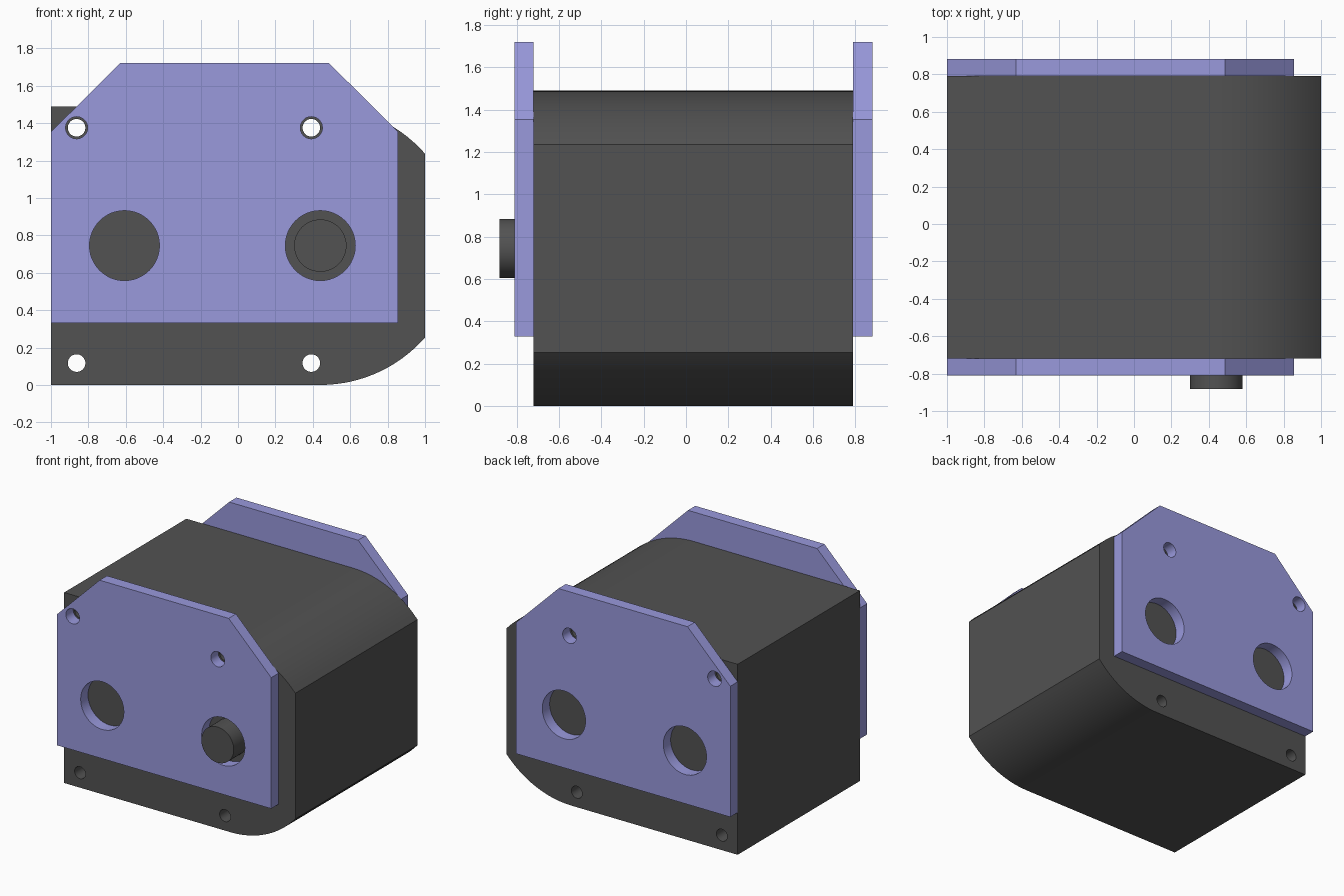
import bpy, bmesh, math

if "Cube" in bpy.data.objects:
    bpy.data.objects.remove(bpy.data.objects["Cube"])

def material(name, rgb):
    m = bpy.data.materials.new(name)
    m.diffuse_color = (*rgb, 1)
    m.use_nodes = True
    m.node_tree.nodes["Principled BSDF"].inputs["Base Color"].default_value = m.diffuse_color
    return m

DARK = material("dark_grey", (0.085, 0.085, 0.085))
BLUE = material("lavender_blue", (0.32, 0.32, 0.72))

def arc(cx, cz, r, a0=0.0, a1=2 * math.pi, n=48, closed=True):
    steps = n if closed else n - 1
    return [(cx + r * math.cos(a0 + (a1 - a0) * i / steps),
             cz + r * math.sin(a0 + (a1 - a0) * i / steps)) for i in range(n)]

def slab(name, outline, holes, y0, y1, mat):
    """Extrude an x/z outline with round holes from y0 to y1."""
    cu = bpy.data.curves.new(name, 'CURVE')
    cu.dimensions = '2D'
    cu.fill_mode = 'BOTH'
    cu.extrude = (y1 - y0) / 2
    for pts in [outline] + [arc(*h) for h in holes]:
        sp = cu.splines.new('POLY')
        sp.points.add(len(pts) - 1)
        for p, (x, z) in zip(sp.points, pts):
            p.co = (x, z, 0, 1)
        sp.use_cyclic_u = True
    ob = bpy.data.objects.new(name, cu)
    bpy.context.collection.objects.link(ob)
    ob.location.y = (y0 + y1) / 2
    ob.rotation_euler.x = math.pi / 2
    bpy.ops.object.select_all(action='DESELECT')
    ob.select_set(True)
    bpy.context.view_layer.objects.active = ob
    bpy.ops.object.convert(target='MESH')
    ob = bpy.context.object
    bpy.ops.object.transform_apply(location=True, rotation=True, scale=True)
    bm = bmesh.new()
    bm.from_mesh(ob.data)
    bmesh.ops.remove_doubles(bm, verts=bm.verts, dist=1e-5)
    bmesh.ops.recalc_face_normals(bm, faces=bm.faces)
    bm.to_mesh(ob.data)
    bm.free()
    ob.data.materials.clear()
    ob.data.materials.append(mat)
    bpy.ops.object.shade_smooth_by_angle(angle=math.radians(20))
    return ob

SX, SZ, R = 0.44, 0.745, 0.745          # shaft axis and housing radius
FRONT, BACK, T = -0.72, 0.79, 0.091     # housing faces, plate thickness
top_bolts = [(-0.863, 1.375), (0.392, 1.375)]
low_bolts = [(-0.863, 0.117), (0.392, 0.117)]

# Housing: block with arcs around the shaft axis, cut flat at x = 1
a = math.acos((1 - SX) / R)
body = ([(-1, 0)] + arc(SX, SZ, R, -math.pi / 2, -a, 16, False)
        + arc(SX, SZ, R, a, math.pi / 2, 16, False) + [(-1, 2 * SZ)])
slab("housing", body, [(x, z, 0.047) for x, z in top_bolts + low_bolts],
     FRONT, BACK, DARK)

# Side plates, front and back
plate = [(-1, 0.33), (0.855, 0.33), (0.855, 1.355), (0.487, 1.72),
         (-0.63, 1.72), (-1, 1.353)]
plate_holes = ([(x, z, 0.059) for x, z in top_bolts]
               + [(-0.607, SZ, 0.187), (SX, SZ, 0.187)])
slab("front_plate", plate, plate_holes, FRONT - T, FRONT, BLUE)
slab("back_plate", plate, plate_holes, BACK, BACK + T, BLUE)

# Shaft stub through the front plate
slab("shaft", arc(SX, SZ, 0.14), [], -0.881, FRONT, DARK)
